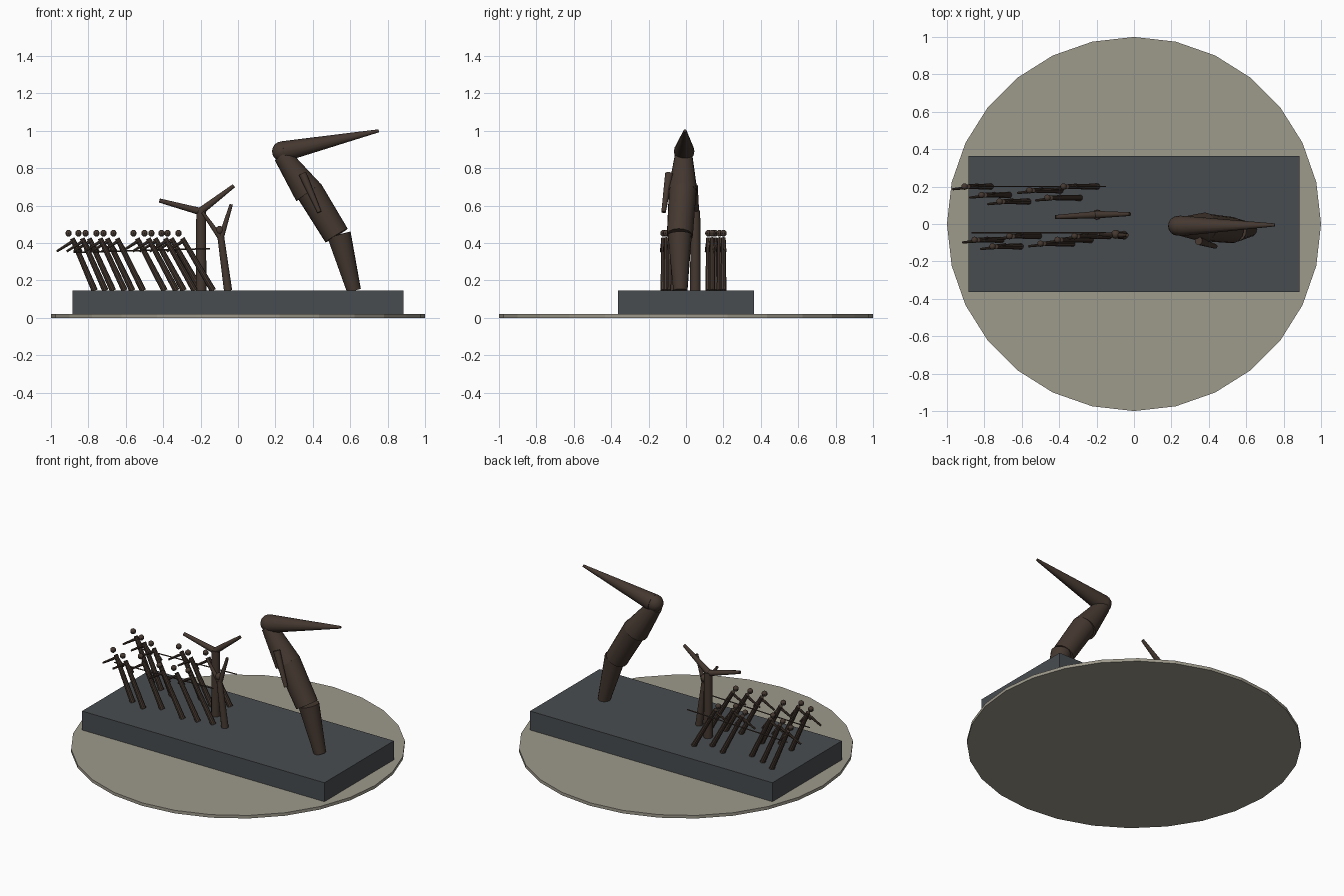
import bpy
from mathutils import Vector


def material(name, rgb):
    m = bpy.data.materials.new(name)
    m.diffuse_color = (*rgb, 1)
    return m


BRONZE = material("bronze", (0.06, 0.04, 0.03))
SLATE = material("slate", (0.065, 0.073, 0.08))
STONE = material("stone", (0.34, 0.32, 0.26))


def finish(name, mat):
    o = bpy.context.object
    o.name = name
    o.data.materials.append(mat)
    return o


def limb(name, a, b, r1, r2, sides=12):
    """Tapered round bar from a to b."""
    a, b = Vector(a), Vector(b)
    d = b - a
    bpy.ops.mesh.primitive_cone_add(
        vertices=sides, radius1=r1, radius2=r2, depth=d.length,
        location=(a + b) / 2, rotation=d.to_track_quat('Z', 'Y').to_euler())
    return finish(name, BRONZE)


def ball(name, loc, r, seg=12):
    bpy.ops.mesh.primitive_uv_sphere_add(segments=seg, ring_count=seg // 2 + 2,
                                         radius=r, location=loc)
    return finish(name, BRONZE)


# Ground disc and plinth
bpy.ops.mesh.primitive_cylinder_add(vertices=28, radius=1, depth=0.02,
                                    location=(0, 0, 0.01), rotation=(0, 0, 0))
finish("ground_disc", STONE)
bpy.ops.mesh.primitive_cube_add(size=1, location=(0, 0, 0.083))
plinth = finish("plinth", SLATE)
plinth.scale = (1.77, 0.725, 0.125)

# Tall leaning figure: three tapered segments, head, pointing arm, hanging arm
limb("tall_lower", (0.62, -0.03, 0.145), (0.54, -0.033, 0.445), 0.038, 0.064, 16)
limb("tall_middle", (0.527, -0.033, 0.44), (0.38, -0.018, 0.68), 0.07, 0.074, 16)
limb("tall_upper", (0.377, -0.018, 0.67), (0.235, -0.013, 0.87), 0.08, 0.047, 16)
ball("tall_head", (0.235, -0.01, 0.89), 0.053, 16)
limb("tall_pointing_arm", (0.245, -0.01, 0.89), (0.753, -0.005, 1.0), 0.055, 0.008, 16)
limb("tall_hanging_arm", (0.345, -0.09, 0.77), (0.435, -0.12, 0.565), 0.022, 0.012)

# Forked post
limb("post", (-0.197, 0.05, 0.145), (-0.197, 0.05, 0.575), 0.028, 0.026)
limb("post_branch_left", (-0.19, 0.05, 0.565), (-0.42, 0.037, 0.627), 0.02, 0.011)
limb("post_branch_right", (-0.2, 0.05, 0.57), (-0.022, 0.053, 0.706), 0.02, 0.01)

# Small figure with raised arms
limb("raised_body", (-0.053, -0.06, 0.145), (-0.093, -0.06, 0.44), 0.022, 0.018)
ball("raised_head", (-0.098, -0.055, 0.467), 0.024)
limb("raised_arm_left", (-0.095, -0.06, 0.43), (-0.19, -0.055, 0.565), 0.015, 0.008)
limb("raised_arm_right", (-0.09, -0.06, 0.43), (-0.036, -0.06, 0.607), 0.015, 0.009)

# Two hauling teams: head x, row y
teams = {
    "back": [(-0.906, 0.2), (-0.815, 0.155), (-0.719, 0.12),
             (-0.559, 0.18), (-0.463, 0.14), (-0.377, 0.2)],
    "front": [(-0.853, -0.085), (-0.757, -0.12), (-0.666, -0.065),
              (-0.5, -0.105), (-0.409, -0.085), (-0.318, -0.065)],
}
for team, people in teams.items():
    for i, (x, y) in enumerate(people):
        n = f"{team}_hauler_{i + 1}"
        foot = x + 0.14 + 0.045 * (x + 0.906) / 0.588
        limb(n + "_body", (foot, y, 0.145), (x + 0.02, y, 0.425), 0.017, 0.013, 10)
        ball(n + "_head", (x, y, 0.452), 0.018, 10)
        limb(n + "_arm_back", (x + 0.025, y - 0.004, 0.41),
             (x - 0.063, y - 0.014, 0.355), 0.009, 0.006, 8)
        limb(n + "_arm_front", (x + 0.03, y, 0.41),
             (x + 0.07, y + 0.012, 0.355), 0.009, 0.006, 8)

# Hauling ropes
limb("back_rope", (-0.88, 0.2, 0.35), (-0.15, 0.2, 0.37), 0.004, 0.004, 6)
limb("front_rope", (-0.87, -0.046, 0.35), (-0.15, -0.046, 0.37), 0.004, 0.004, 6)

# Soft shading on the round bronze parts
for o in bpy.context.scene.objects:
    o.select_set(o.data.materials[0] == BRONZE)
bpy.ops.object.shade_smooth_by_angle()
